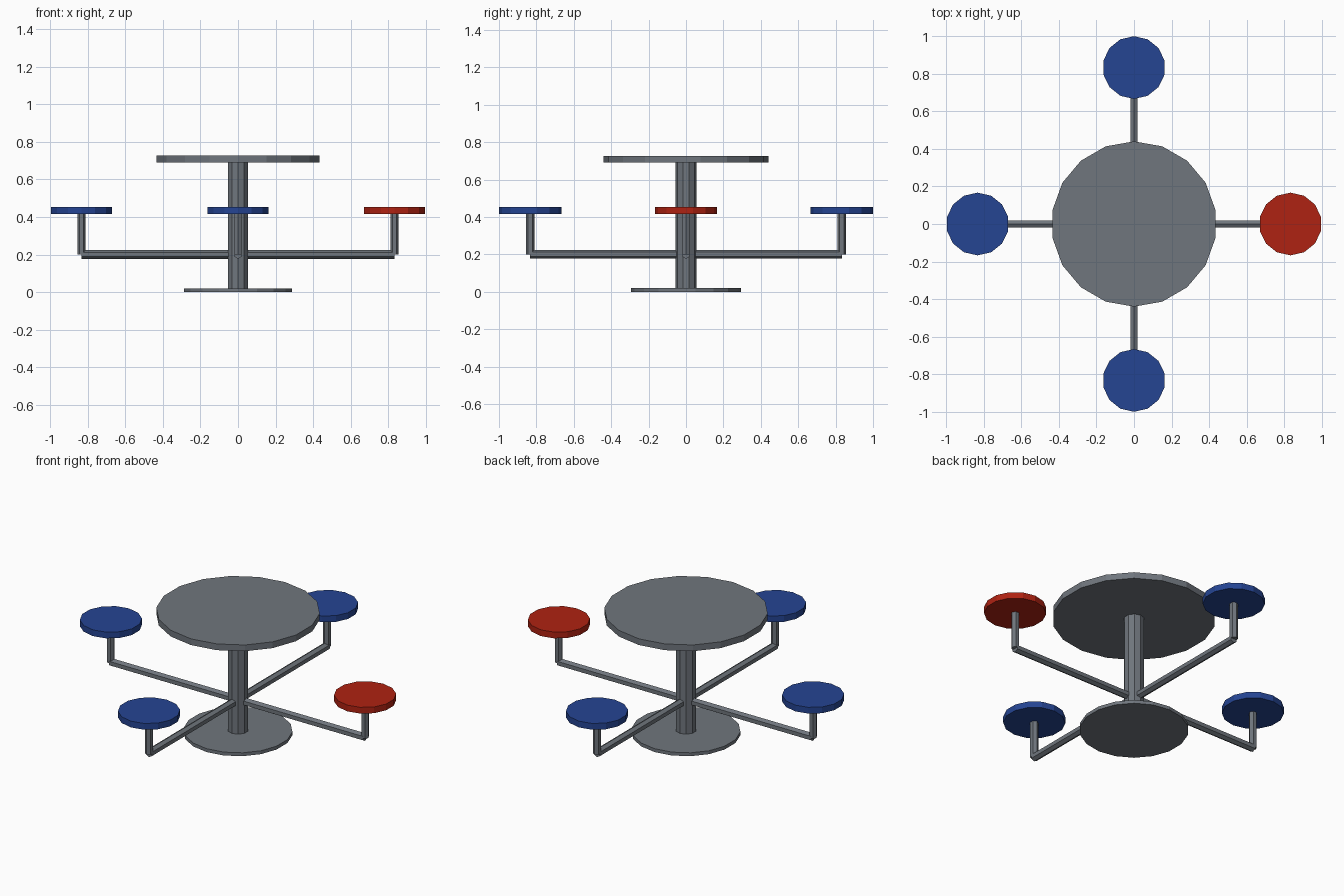
import bpy
from math import pi, cos, sin
from mathutils import Matrix, Vector

cube = bpy.data.objects.get("Cube")
if cube:
    bpy.data.objects.remove(cube, do_unlink=True)


def make_material(name, rgb):
    mat = bpy.data.materials.new(name)
    mat.use_nodes = True
    color = (*rgb, 1.0)
    mat.diffuse_color = color
    mat.node_tree.nodes["Principled BSDF"].inputs["Base Color"].default_value = color
    return mat


steel = make_material("grey steel", (0.16, 0.18, 0.205))
blue = make_material("blue seat", (0.018, 0.058, 0.29))
red = make_material("red seat", (0.43, 0.016, 0.006))


def cylinder(name, sides, radius, bottom, top, mat, x=0.0, y=0.0, turn=0.0):
    """Flat-sided upright cylinder between two heights."""
    bpy.ops.mesh.primitive_cylinder_add(
        vertices=sides, radius=radius, depth=top - bottom,
        location=(x, y, (bottom + top) / 2), rotation=(0, 0, turn))
    obj = bpy.context.object
    obj.name = name
    obj.data.materials.append(mat)
    return obj


# Centre: floor plate, column and round table top
cylinder("base_plate", 18, 0.293, 0.0, 0.02, steel)
cylinder("column", 10, 0.056, 0.02, 0.692, steel)
cylinder("table_top", 18, 0.44, 0.69, 0.727, steel)

# Four arms, each carrying a post and a seat
REACH = 0.833
BAR_RADIUS = 0.023
BAR_HEIGHT = 0.2
SEAT_BOTTOM = 0.416
arms = [("left", 0, red), ("back", 1, blue), ("right", 2, blue), ("front", 3, blue)]

for side, quarter, seat_mat in arms:
    angle = quarter * pi / 2
    x, y = REACH * cos(angle), REACH * sin(angle)

    # Horizontal hexagonal bar with a ridge on top
    bar = cylinder(side + "_arm", 6, BAR_RADIUS, 0.0, REACH, steel)
    tilt = Matrix.Rotation(pi / 2, 4, "Y") @ Matrix.Rotation(pi / 2, 4, "Z")
    place = Matrix.Translation(Vector((x / 2, y / 2, BAR_HEIGHT)))
    bar.matrix_world = place @ Matrix.Rotation(angle, 4, "Z") @ tilt

    cylinder(side + "_post", 6, 0.022, BAR_HEIGHT, SEAT_BOTTOM, steel,
             x, y, angle + pi / 2)
    cylinder(side + "_seat", 14, 0.167, SEAT_BOTTOM, 0.453, seat_mat, x, y)
